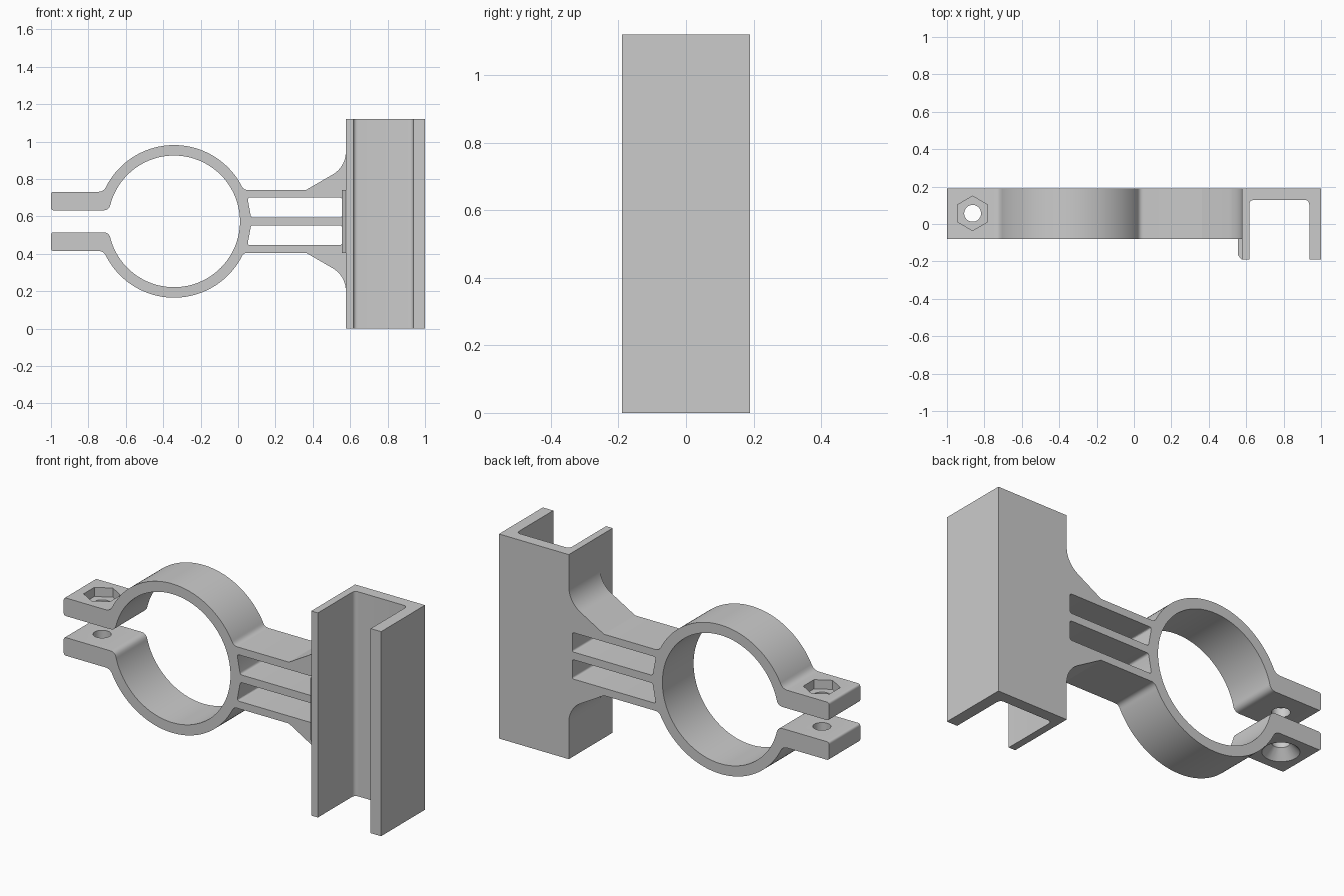
import bpy, bmesh
from math import sin, cos, pi, radians, asin
from mathutils import Vector, Matrix

if "Cube" in bpy.data.objects:
    bpy.data.objects.remove(bpy.data.objects["Cube"])

CX, CZ = -0.342, 0.573      # ring centre
RO, RI = 0.408, 0.352       # ring radii
Y0, Y1 = -0.08, 0.19        # clamp depth


def arc(cx, cz, r, a0, a1, n):
    return [(cx + r * cos(a0 + (a1 - a0) * i / n), cz + r * sin(a0 + (a1 - a0) * i / n), 0)
            for i in range(n + 1)]


def rounded(path, n=5):
    """Path of (u, v, d): corners with d > 0 are rounded over distance d."""
    out = []
    for i, (u, v, d) in enumerate(path):
        p = Vector((u, v))
        if d == 0:
            out.append(p)
            continue
        a = p + (Vector(path[i - 1][:2]) - p).normalized() * d
        b = p + (Vector(path[(i + 1) % len(path)][:2]) - p).normalized() * d
        for k in range(n + 1):
            t = k / n
            out.append(a * (1 - t) ** 2 + p * 2 * t * (1 - t) + b * t * t)
    return out


def finish(bm, name):
    bmesh.ops.recalc_face_normals(bm, faces=bm.faces)
    me = bpy.data.meshes.new(name)
    bm.to_mesh(me)
    bm.free()
    ob = bpy.data.objects.new(name, me)
    bpy.context.collection.objects.link(ob)
    return ob


def prism(name, path, lo, hi, axis):
    """Extrude a profile along y (u, v = x, z) or z (u, v = x, y)."""
    bm = bmesh.new()
    place = (lambda p: (p.x, lo, p.y)) if axis == 'Y' else (lambda p: (p.x, p.y, lo))
    face = bm.faces.new([bm.verts.new(place(p)) for p in rounded(path)])
    top = bmesh.ops.extrude_face_region(bm, geom=[face])['geom']
    move = Vector((0, hi - lo, 0)) if axis == 'Y' else Vector((0, 0, hi - lo))
    bmesh.ops.translate(bm, vec=move, verts=[v for v in top if isinstance(v, bmesh.types.BMVert)])
    return finish(bm, name)


def select(ob):
    bpy.ops.object.select_all(action='DESELECT')
    ob.select_set(True)
    bpy.context.view_layer.objects.active = ob


def cut(ob, cutter):
    cutter.hide_render = True
    m = ob.modifiers.new("cut", 'BOOLEAN')
    m.operation, m.solver, m.object = 'DIFFERENCE', 'EXACT', cutter
    select(ob)
    bpy.ops.object.modifier_apply(modifier=m.name)
    bpy.data.objects.remove(cutter)


def flip(path):
    return [(u, 2 * CZ - v, d) for u, v, d in reversed(path)]


# clamp outline: upper half, then mirrored about the ring centre line
tab_a, arm_a = pi - asin(0.158 / RO), asin(0.168 / RO)
gap_a = pi - asin(0.059 / RI)
outer = [(-1, CZ + 0.059, 0.015), (-1, CZ + 0.158, 0.015),
         (CX + RO * cos(tab_a), CZ + 0.158, 0.03)]
outer += arc(CX, CZ, RO, tab_a - 0.08, arm_a + 0.07, 48)
outer += [(CX + RO * cos(arm_a), CZ + 0.168, 0.022), (0.364, CZ + 0.168, 0)]
outer += arc(0.437, CZ + 0.372, 0.14, radians(-60), 0, 12)
inner = arc(CX, CZ, RI, 0, gap_a - 0.1, 48) + [(CX + RI * cos(gap_a), CZ + 0.059, 0.03)]
clamp = prism("clamp_and_arm", outer + flip(outer) + flip(inner) + inner[1:], Y0, Y1, 'Y')

# two slots through the arm
w0, w1 = asin(0.021 / 0.412), asin(0.127 / 0.412)
slot = [(CX + 0.412 * cos(w0), CZ + 0.021, 0.012), (0.556, CZ + 0.021, 0.012),
        (0.556, CZ + 0.127, 0.012), (CX + 0.412 * cos(w1), CZ + 0.127, 0.015)]
for s in (slot, flip(slot)):
    cut(clamp, prism("slot_cutter", s, Y0 - 0.1, Y1 + 0.1, 'Y'))

# bolt hole, nut pocket and countersink in the tabs
BX, BY = -0.863, 0.057
cut(clamp, prism("bolt_cutter", arc(BX, BY, 0.045, 0, 2 * pi, 40)[:-1], 0.3, 0.9, 'Z'))
cut(clamp, prism("nut_cutter", arc(BX, BY, 0.092, pi / 2, 2.5 * pi, 6)[:-1], CZ + 0.108, 0.9, 'Z'))
bm = bmesh.new()
bmesh.ops.create_cone(bm, cap_ends=True, segments=40, radius1=0.1, radius2=0.04, depth=0.066,
                      matrix=Matrix.Translation((BX, BY, CZ - 0.168 + 0.033)))
cut(clamp, finish(bm, "countersink_cutter"))

# U-shaped channel, open to the front
channel = prism("channel", [
    (0.577, -0.19, 0), (0.577, 0.19, 0), (1, 0.19, 0), (1, -0.19, 0), (0.937, -0.19, 0),
    (0.937, 0.128, 0.025), (0.617, 0.128, 0.025), (0.617, -0.19, 0)], 0, 1.12, 'Z')

# thin chamfered rib on the channel side, in front of the arm
rib = prism("channel_rib", [
    (0.577, Y0, 0), (0.556, Y0, 0), (0.556, -0.168, 0), (0.577, -0.19, 0)],
    CZ - 0.168, CZ + 0.168, 'Z')

for ob in (clamp, channel, rib):
    select(ob)
    bpy.ops.object.shade_smooth_by_angle(angle=radians(25))
